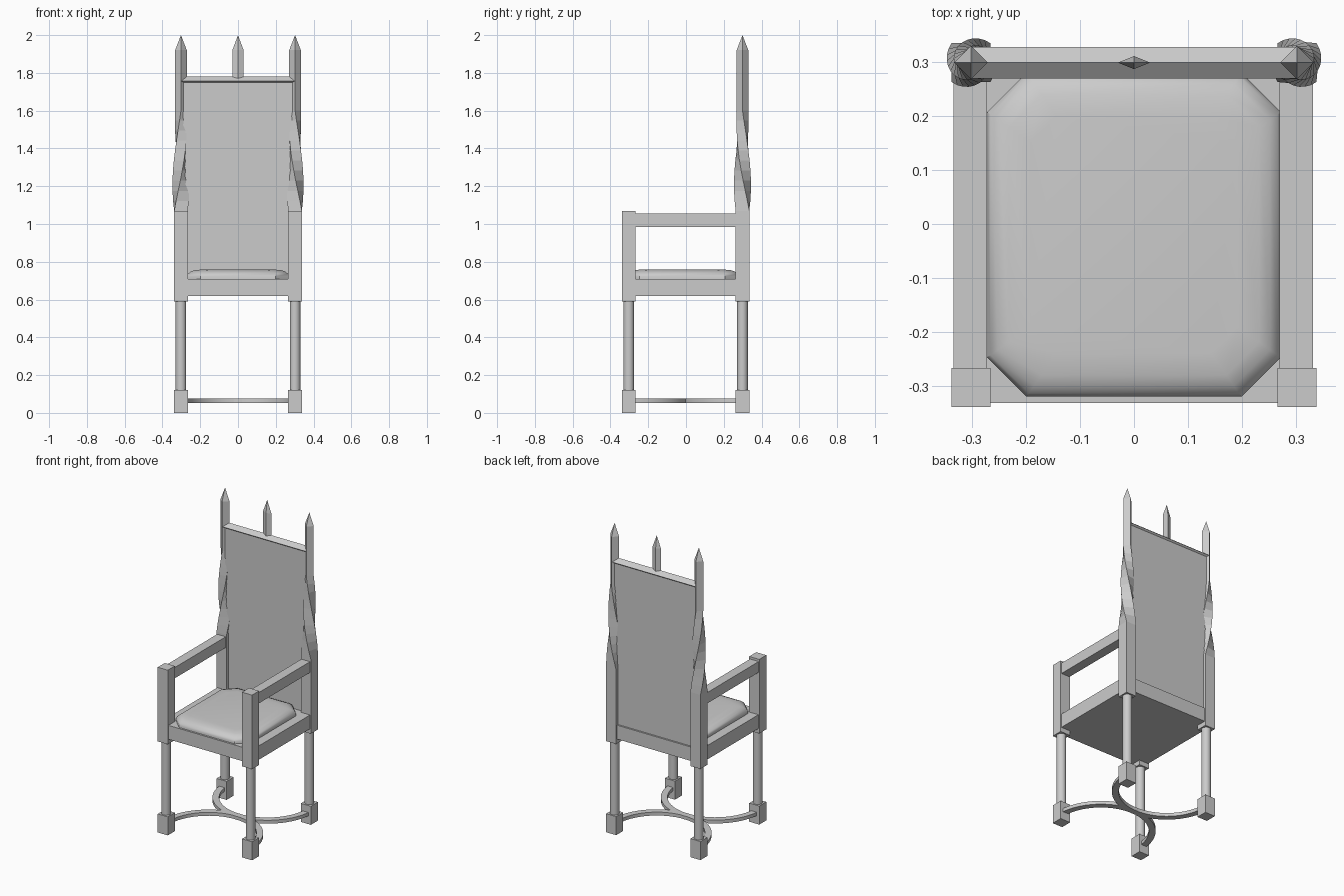
import bpy, bmesh
from math import sin, cos, pi, radians, sqrt

if "Cube" in bpy.data.objects:
    bpy.data.objects.remove(bpy.data.objects["Cube"])

PX, FY, BY = 0.302, -0.303, 0.299   # leg centre lines


def finish(name, bm, smooth=False):
    bmesh.ops.recalc_face_normals(bm, faces=bm.faces[:])
    me = bpy.data.meshes.new(name)
    bm.to_mesh(me)
    bm.free()
    ob = bpy.data.objects.new(name, me)
    bpy.context.collection.objects.link(ob)
    if smooth:
        bpy.ops.object.select_all(action='DESELECT')
        ob.select_set(True)
        bpy.context.view_layer.objects.active = ob
        bpy.ops.object.shade_smooth_by_angle(angle=radians(35))
    return ob


def loft(name, rings, smooth=False, closed_caps=True):
    """Skin a list of equal-length point rings; one-point last ring makes a tip."""
    bm = bmesh.new()
    vs = [[bm.verts.new(p) for p in r] for r in rings]
    for a, b in zip(vs, vs[1:]):
        n = len(a)
        for i in range(n):
            j = (i + 1) % n
            if len(b) == 1:
                bm.faces.new((a[i], a[j], b[0]))
            else:
                bm.faces.new((a[i], a[j], b[j], b[i]))
    if closed_caps:
        for r in (vs[0], vs[-1]):
            if len(r) > 2:
                bm.faces.new(r)
    return finish(name, bm, smooth)


def box(name, x0, x1, y0, y1, z0, z1):
    return loft(name, [[(x0, y0, z), (x1, y0, z), (x1, y1, z), (x0, y1, z)] for z in (z0, z1)])


def ring(cx, cy, z, rx, ry, n, turn=0.0):
    return [(cx + rx * cos(turn + 2 * pi * i / n), cy + ry * sin(turn + 2 * pi * i / n), z)
            for i in range(n)]


H = 0.036
for sx, side in ((-1, "left"), (1, "right")):
    x = sx * PX
    # feet and round legs
    for y, end in ((FY, "front"), (BY, "back")):
        box(f"{end}_{side}_foot", x - H, x + H, y - H, y + H, 0, 0.12)
        loft(f"{end}_{side}_leg", [ring(x, y, z, 0.028, 0.028, 24) for z in (0.11, 0.60)], True)
    # square front post and armrest
    box(f"front_{side}_post", x - H, x + H, FY - H, FY + H, 0.59, 1.07)
    box(f"{side}_armrest", x - 0.032, x + 0.030, FY + 0.03, BY - 0.03, 0.985, 1.055)
    # back post: square below, twisted in the middle, diamond spire on top
    r0, r1, steps = H * sqrt(2), 0.031, 10
    rings = [ring(x, BY, 0.59, r0, r0, 4, pi / 4)]
    for i in range(steps + 1):
        t = i / steps
        r = r0 + (r1 - r0) * t
        rings.append(ring(x, BY, 1.07 + 0.53 * t, r, r, 4, pi / 4 - sx * t * 3 * pi / 4))
    rings.append(ring(x, BY, 1.92, r1, r1, 4, pi / 4 - sx * 3 * pi / 4))
    rings.append([(x, BY, 2.0)])
    loft(f"back_{side}_post", rings)

# seat frame
box("seat", -0.332, 0.332, -0.332, 0.328, 0.62, 0.71)

# cushion: chamfered outline with rounded top edge
rings = []
for inset, z in ((0, 0.70), (0, 0.722), (0.006, 0.735), (0.02, 0.747), (0.04, 0.755), (0.08, 0.759)):
    a, b, c, yc = 0.272 - inset, 0.30 - inset, 0.073 - inset * 0.3, -0.02
    rings.append([(px, py + yc, z) for px, py in
                  ((a, -b + c), (a, b - c), (a - c, b), (c - a, b),
                   (-a, b - c), (-a, c - b), (c - a, -b), (a - c, -b))])
loft("cushion", rings, True)

# back panel, ridged top rail and centre spire
box("back_panel", -0.29, 0.29, BY - 0.018, BY + 0.018, 0.70, 1.757)
loft("top_rail", [[(x, BY - 0.029, 1.757), (x, BY, 1.78), (x, BY + 0.029, 1.757), (x, BY, 1.734)]
                  for x in (-PX, PX)])
loft("centre_spire", [ring(0, BY, z, 0.03, 0.012, 4) for z in (1.76, 1.92)] + [[(0, BY, 2.0)]])

# curved stretchers: two half-round arches meeting at the centre
for name, cy, s in (("front_stretcher", FY, 1), ("back_stretcher", BY, -1)):
    rings = []
    for i in range(33):
        a = pi * i / 32
        rings.append([(r * cos(a) * PX, cy + s * r * sin(a) * 0.302, z) for r, z in
                      ((0.935, 0.053), (1.065, 0.053), (1.065, 0.075), (0.935, 0.075))])
    loft(name, rings, True)
